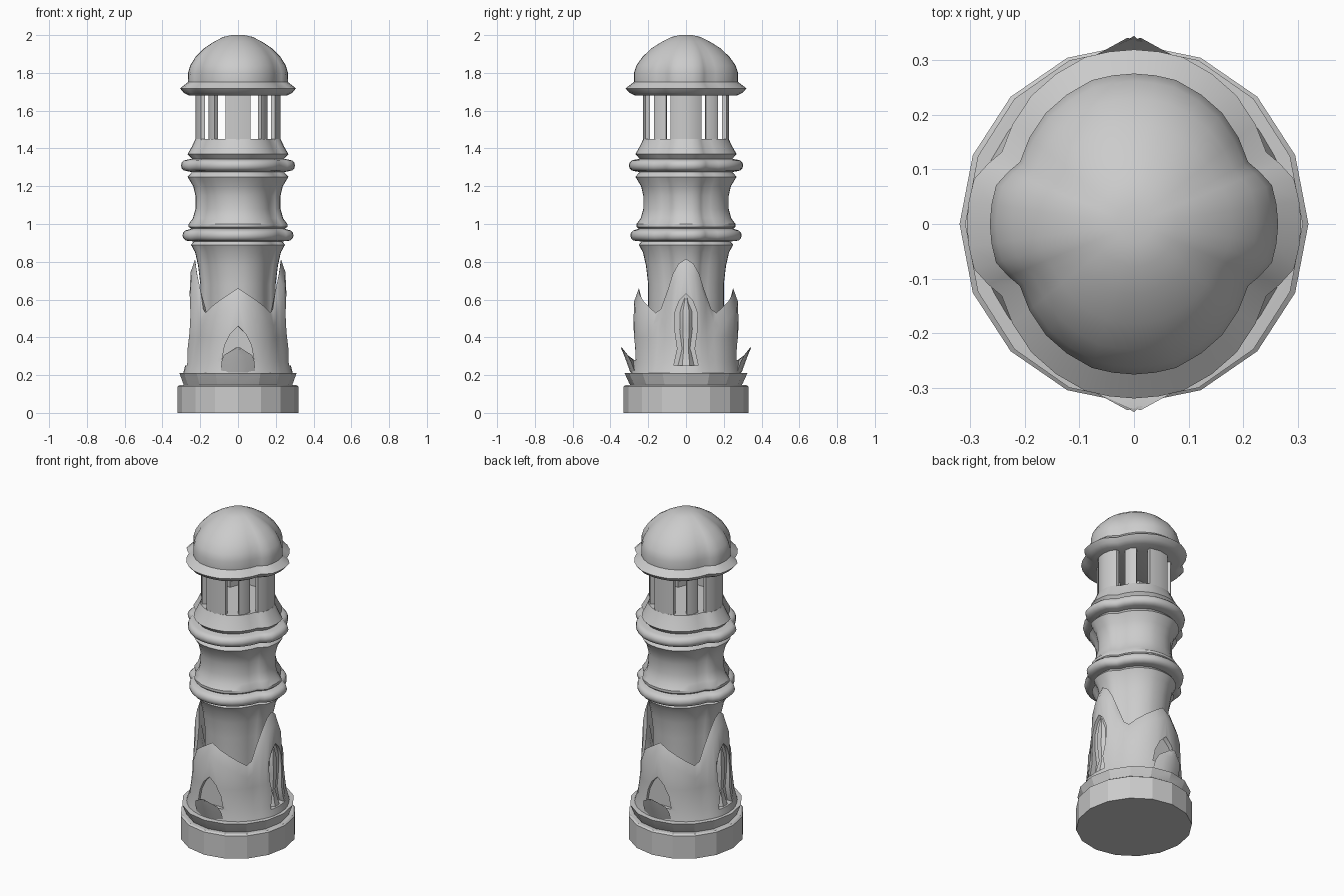
import bpy, bmesh
from math import sin, cos, pi, radians

if "Cube" in bpy.data.objects:
    bpy.data.objects.remove(bpy.data.objects["Cube"])

# Four-lobed cross-section: (angle from the front axis, radius)
SECTION = [(0, 1), (16, .995), (38, .935), (61, .85), (74, .935), (90, .94)]


def interp(keys, a):
    for (a0, v0), (a1, v1) in zip(keys, keys[1:]):
        if a <= a1:
            return v0 + (v1 - v0) * (a - a0) / (a1 - a0)
    return keys[-1][1]


def angles(quarter):
    half = quarter + [180 - a for a in reversed(quarter)][1:]
    return half[:-1] + [a + 180 for a in half[:-1]]


def fold(a):
    a %= 180
    return min(a, 180 - a)


def lobed(a, r, z, xf=1.0, rnd=0.0):
    """Point on the lobed outline; rnd blends it towards a circle."""
    k = interp(SECTION, fold(a))
    k += (.97 - k) * rnd
    t = radians(a)
    return (r * k * sin(t) * xf, -r * k * cos(t), z)


def finish(name, bm, smooth=35):
    bmesh.ops.recalc_face_normals(bm, faces=bm.faces)
    me = bpy.data.meshes.new(name)
    bm.to_mesh(me)
    bm.free()
    ob = bpy.data.objects.new(name, me)
    bpy.context.collection.objects.link(ob)
    if smooth:
        shade(ob, smooth)
    return ob


def shade(ob, deg=35):
    bpy.ops.object.select_all(action='DESELECT')
    ob.select_set(True)
    bpy.context.view_layer.objects.active = ob
    bpy.ops.object.shade_smooth_by_angle(angle=radians(deg))


def loft(name, rings, smooth=35):
    bm = bmesh.new()
    vs = [[bm.verts.new(p) for p in r] for r in rings]
    n = len(vs[0])
    for lo, hi in zip(vs, vs[1:]):
        for i in range(n):
            j = (i + 1) % n
            bm.faces.new((lo[i], lo[j], hi[j], hi[i]))
    bm.faces.new(vs[0][::-1])
    bm.faces.new(vs[-1])
    return finish(name, bm, smooth)


# Plinth and flared collar, 16 sides
def disc(rx, ry, z):
    return [(rx * cos(i * pi / 8), ry * sin(i * pi / 8), z) for i in range(16)]


loft("plinth", [disc(.32, .33, 0), disc(.32, .33, .14), disc(.31, .32, .147)], 20)
loft("collar", [disc(.285, .29, .14), disc(.29, .30, .155), disc(.31, .325, .21),
                disc(.285, .29, .212)], 20)

# Shaft with flared mouldings and two rounded rings
ANG = angles([0, 8, 16, 27, 38, 50, 61, 67, 74, 82, 90])


def bead(r, z, h=.03):
    return [(r - h + h * cos(t * pi / 6), z + h * sin(t * pi / 6)) for t in range(-3, 4)]


profile = ([(.20, .3), (.20, .68), (.212, .78), (.228, .85), (.25, .89), (.235, .908)]
           + bead(.295, .94)
           + [(.25, .975), (.262, .985), (.262, 1.0), (.24, 1.03), (.226, 1.08),
              (.226, 1.15), (.238, 1.20), (.268, 1.25), (.245, 1.275)]
           + bead(.303, 1.31)
           + [(.245, 1.345), (.268, 1.37), (.245, 1.41), (.226, 1.45)])
loft("shaft", [[lobed(a, r, z, 1.06) for a in ANG] for r, z in profile])

# Lantern columns: plan outlines, mirrored to all sides
plans = [
    ("front_column", [(-.06, .19), (.06, .19), (.065, .215), (0, .228), (-.065, .215)], [(1, 1), (1, -1)]),
    ("side_column", [(.175, -.08), (.175, .08), (.195, .082), (.217, .05), (.225, 0),
                     (.217, -.05), (.195, -.082)], [(1, 1), (-1, 1)]),
    ("corner_column", [(.105, .15), (.125, .10), (.155, .105), (.148, .145), (.125, .17)],
     [(1, 1), (-1, 1), (1, -1), (-1, -1)]),
]
for name, plan, flips in plans:
    for sx, sy in flips:
        loft(name, [[(x * sx, y * sy, z) for x, y in plan] for z in (1.44, 1.69)])

# Roof: pointed eave and lobed dome
roof = [(.27, 1.68, 0), (.30, 1.695, 0), (.32, 1.718, 0), (.275, 1.752, 0), (.276, 1.80, 0),
        (.263, 1.84, .1), (.232, 1.885, .25), (.185, 1.93, .4), (.13, 1.965, .6),
        (.08, 1.99, .8), (.035, 2.0, 1)]
loft("roof", [[lobed(a, r, z, 1.02, rnd) for a in ANG] for r, z, rnd in roof])

# Lower sleeve with a pointed crown edge
CROWN = [(0, .66), (47, .53), (54, .55), (64, .65), (72, .735), (80, .79), (90, .815)]
SA = angles([0, 12, 24, 36, 47, 54, 64, 72, 80, 90])


def sleeve_row(r, z, rnd):
    return [lobed(a, r, z, 1, rnd) for a in SA]


outer = []
tip = []
for a in SA:
    zt = interp(CROWN, fold(a))
    r = .285 - .06 * (zt - .5)
    outer.append(lobed(a, r, zt - .07, 1, .1))
    tip.append(lobed(a, r - .025, zt, 1, .1))
sleeve = loft("crown_sleeve", [sleeve_row(.302, .2, .9), sleeve_row(.288, .27, .6),
                               sleeve_row(.282, .4, .2), outer, tip,
                               sleeve_row(.19, .42, 0)], 0)

# Niches cut into the sleeve
arch = [(-.085, .28), (.085, .28), (.07, .36), (.04, .42), (0, .46),
        (-.04, .42), (-.07, .36)]
leaf = [(-.065, .25), (.065, .25), (.045, .34), (.058, .43), (.06, .53), (.035, .595),
        (0, .63), (-.035, .595), (-.06, .53), (-.058, .43), (-.045, .34)]
for s in (1, -1):
    for ob in (loft("niche_cutter", [[(u, s * d, z) for u, z in arch] for d in (.25, .45)], 0),
               loft("leaf_cutter", [[(s * d, u, z) for u, z in leaf] for d in (.235, .45)], 0)):
        ob.hide_render = True
        m = sleeve.modifiers.new("cut", 'BOOLEAN')
        m.object = ob
        m.operation = 'DIFFERENCE'
        m.solver = 'EXACT'
        bpy.context.view_layer.objects.active = sleeve
        bpy.ops.object.modifier_apply(modifier=m.name)
        bpy.data.objects.remove(ob)
shade(sleeve)

# Petals rising outward in front of the niches, slim ridges in the side niches
for s in (1, -1):
    rows = []
    for z, w, d, back in [(.215, .09, .295, .25), (.27, .088, .315, .262), (.305, .075, .328, .30),
                          (.345, .012, .345, .338)]:
        rows.append([(-w, s * (d - .025 * w / .09), z), (-w / 2, s * (d - .006), z), (0, s * d, z),
                     (w / 2, s * (d - .006), z), (w, s * (d - .025 * w / .09), z),
                     (0, s * back, z - (.01 if z > .3 else 0))])
    loft("petal", rows, 40)
    rows = []
    for z, w, d in [(.25, .05, .268), (.34, .03, .245), (.44, .042, .254), (.54, .04, .25),
                    (.61, .01, .24)]:
        rows.append([(s * .225, -w, z), (s * d, -w * .4, z), (s * d, w * .4, z), (s * .225, w, z)])
    loft("side_leaf", rows, 40)
